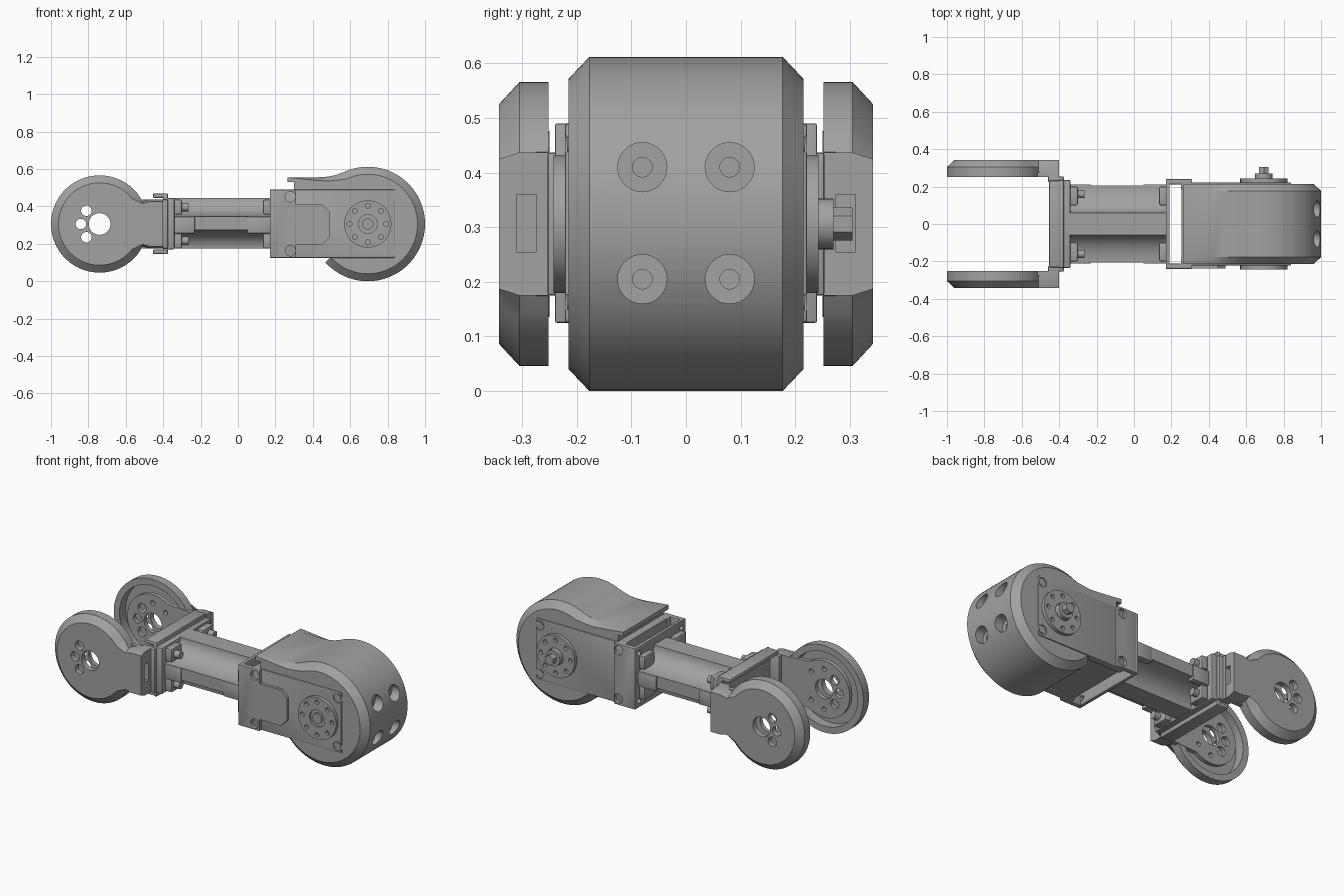
import bpy, bmesh
from math import sin, cos, radians, pi
from mathutils import Matrix

cube = bpy.data.objects.get("Cube")
if cube:
    bpy.data.objects.remove(cube)

grey = bpy.data.materials.new("machined_grey")
grey.use_nodes = True
COLOUR = (0.36, 0.36, 0.36, 1)
grey.diffuse_color = COLOUR
grey.node_tree.nodes["Principled BSDF"].inputs["Base Color"].default_value = COLOUR

MID = 0.306   # height of the main axis


def finish(name, bm):
    bmesh.ops.recalc_face_normals(bm, faces=bm.faces)
    mesh = bpy.data.meshes.new(name)
    bm.to_mesh(mesh)
    bm.free()
    mesh.materials.append(grey)
    obj = bpy.data.objects.new(name, mesh)
    bpy.context.collection.objects.link(obj)
    return obj


def box(name, xs, ys, zs, bevel=0.0):
    bm = bmesh.new()
    bmesh.ops.create_cube(bm, size=1)
    for v in bm.verts:
        for i, (a, b) in enumerate((xs, ys, zs)):
            v.co[i] = (a + b) / 2 + v.co[i] * (b - a)
    if bevel:
        bmesh.ops.bevel(bm, geom=bm.edges[:], offset=bevel, segments=2, affect='EDGES', profile=0.5)
    return finish(name, bm)


def rod(name, axis, centre, r, start, end, sides=32):
    """Cylinder along x or y; centre gives the two other coordinates."""
    bm = bmesh.new()
    turn = Matrix.Rotation(pi / 2, 4, 'Y' if axis == 'x' else 'X')
    m = (start + end) / 2
    pos = (m, *centre) if axis == 'x' else (centre[0], m, centre[1])
    bmesh.ops.create_cone(bm, cap_ends=True, segments=sides, radius1=r, radius2=r,
                          depth=abs(end - start), matrix=Matrix.Translation(pos) @ turn)
    return finish(name, bm)


def loft(name, axis, rings):
    """Skin a series of (position, outline) rings along an axis and cap both ends."""
    bm = bmesh.new()
    loops = []
    for p, pts in rings:
        loops.append([bm.verts.new((p, a, b) if axis == 'x' else (a, p, b)) for a, b in pts])
    n = len(loops[0])
    for lo, hi in zip(loops, loops[1:]):
        for i in range(n):
            j = (i + 1) % n
            bm.faces.new((lo[i], lo[j], hi[j], hi[i]))
    bm.faces.new(loops[0])
    bm.faces.new(loops[-1])
    return finish(name, bm)


def cut(obj, cutters):
    for c in cutters:
        mod = obj.modifiers.new("cut", 'BOOLEAN')
        mod.operation, mod.solver, mod.object = 'DIFFERENCE', 'EXACT', c
        bpy.context.view_layer.objects.active = obj
        bpy.ops.object.modifier_apply(modifier=mod.name)
        bpy.data.objects.remove(c)
    return obj


def arc(cx, r, a0, a1, n):
    return [(cx + r * cos(radians(a0 + (a1 - a0) * i / n)),
             MID + r * sin(radians(a0 + (a1 - a0) * i / n))) for i in range(n + 1)]


# Drum shell with chamfered rims and a flat top tongue
HUB = 0.694


def shell_outline(inset):
    top = [(0.265, 0.53), (0.265, 0.555), (0.42, 0.555 - inset * 0.4),
           (0.48, 0.559 - inset * 0.6), (0.52, 0.567 - inset * 0.7)]
    inner = [(0.515, 0.125), (0.53, 0.49), (0.3, 0.49), (0.3, 0.53)]
    return top + arc(HUB, MID - inset, 115, -138, 60) + inner


shell = loft("drum_shell", 'y', [(-0.215, shell_outline(0.04)), (-0.177, shell_outline(0)),
                                 (0.177, shell_outline(0)), (0.215, shell_outline(0.04))])
bores = []
for y in (-0.08, 0.08):
    for z in (0.205, 0.41):
        bores.append(rod("bore", 'x', (y, z), 0.045, 0.935, 1.1))
        bores.append(rod("bore", 'x', (y, z), 0.018, 0.88, 1.0, 20))
cut(shell, bores)

# Servo core, side panels, clamps and rotating horns
box("servo_core", (0.255, 0.8), (-0.19, 0.19), (0.135, 0.488))
for s, side in ((-1, "front"), (1, "back")):
    def ys(a, b):
        return tuple(sorted((s * a, s * b)))
    panel = box(side + "_servo_panel", (0.25, 0.84), ys(0.18, 0.222), (0.125, 0.49), 0.006)
    clamp = box(side + "_clamp_plate", (0.175, 0.31), ys(0.212, 0.24), (0.125, 0.49), 0.004)
    for x, plate in ((0.28, clamp), (0.815, panel)):
        for z in (0.163, 0.452):
            cut(plate, [rod("hole", 'y', (x, z), 0.028, s * 0.207, s * 0.3, 24)])
            rod(side + "_panel_screw", 'y', (x, z), 0.019, s * 0.2, s * 0.218, 20)
    horn = rod(side + "_horn", 'y', (HUB, MID), 0.126, s * 0.2, s * 0.243, 48)
    holes = [rod("hole", 'y', (HUB + 0.098 * cos(k * pi / 4), MID + 0.098 * sin(k * pi / 4)),
                 0.013, s * 0.225, s * 0.3, 16) for k in range(8)]
    cut(horn, holes + [rod("hole", 'y', (HUB, MID), 0.05, s * 0.232, s * 0.3, 32)])
    rod(side + "_horn_boss", 'y', (HUB, MID), 0.03, s * 0.22, s * 0.243, 24)

cover = [(0.3, 0.195), (0.45, 0.195), (0.49, 0.235), (0.49, 0.37), (0.45, 0.41), (0.3, 0.41)]
loft("front_cable_cover", 'y', [(-0.238, cover), (-0.2, cover)])
rod("back_shaft_nut", 'y', (HUB, MID), 0.047, 0.23, 0.27, 24)
rod("back_shaft_tip", 'y', (HUB, MID), 0.03, 0.26, 0.305, 6)

# End plate between the motor and the servo
end_plate = box("motor_end_plate", (0.17, 0.19), (-0.24, 0.24), (0.125, 0.49), 0.004)
cut(end_plate, [rod("hole", 'x', (y, z), 0.015, 0.1, 0.25, 16)
                for y in (-0.2, 0.2) for z in (0.165, 0.45)])

# Motor body: cross-shaped section with concave corners
section = []
for q, (sy, sz) in enumerate(((1, 1), (-1, 1), (-1, -1), (1, -1))):
    steps = [i / 10 * pi / 2 for i in range(11)]
    corner = [(sy * (0.205 - 0.145 * sin(t)), MID + 0.004 + sz * (0.136 - 0.1 * cos(t))) for t in steps]
    section += corner if q % 2 == 0 else corner[::-1]
loft("motor_body", 'x', [(-0.35, section), (0.175, section)])
for sy in (-1, 1):
    for sz in (-1, 1):
        z = MID + sz * 0.09
        for name, xs in (("left_motor_lug", (-0.345, -0.3)), ("right_motor_lug", (0.135, 0.175))):
            box(name, xs, tuple(sorted((sy * 0.1, sy * 0.2))), (z - 0.04, z + 0.04), 0.008)
        rod("motor_bolt", 'x', (sy * 0.16, z), 0.022, -0.35, -0.265, 16)
    for name, xs in (("left_motor_rib", (-0.34, -0.23)), ("right_motor_rib", (0.05, 0.175))):
        box(name, xs, tuple(sorted((sy * 0.17, sy * 0.212))), (0.255, 0.345), 0.006)

# Yoke at the left end: flange, channel-shaped web and its lips
box("yoke_flange", (-0.385, -0.34), (-0.235, 0.235), (0.17, 0.445), 0.006)
box("yoke_web", (-0.4, -0.375), (-0.235, 0.235), (0.145, 0.47), 0.006)
for z in (0.145, 0.445):
    box("yoke_lip", (-0.455, -0.375), (-0.232, 0.232), (z, z + 0.025), 0.008)

# Two cupped end covers with the yoke arms inside them
PIVOT = -0.74


def cover_outline(inset, lip):
    return arc(PIVOT, 0.26 - inset, 38, 322, 60) + [
        (-0.51, 0.185 + lip), (-0.47, 0.175 + lip), (-0.402, 0.175 + lip),
        (-0.402, 0.437 - lip), (-0.47, 0.437 - lip), (-0.51, 0.427 - lip)]


def pivot_holes(s):
    spots = [(PIVOT, MID, 0.058)] + [
        (PIVOT + 0.1 * cos(a), MID + 0.1 * sin(a), 0.028) for a in (pi * 0.75, pi, pi * 1.25)]
    return [rod("hole", 'y', (x, z), r, s * 0.2, s * 0.4) for x, z, r in spots]


for s, side in ((-1, "front"), (1, "back")):
    end_cover = loft(side + "_end_cover", 'y', [(s * 0.252, cover_outline(0, 0)),
                                                (s * 0.305, cover_outline(0, 0)),
                                                (s * 0.342, cover_outline(0.04, 0.012))])
    pocket = rod("pocket", 'y', (PIVOT, MID), 0.222, s * 0.2, s * 0.31, 60)
    slot = box("slot", (-0.43, -0.38), tuple(sorted((s * 0.275, s * 0.31))), (0.255, 0.36))
    cut(end_cover, [pocket, slot] + pivot_holes(s))

    # Tapered yoke arm with a ring of fixing holes
    arm_outline = arc(PIVOT, 0.17, 55, 305, 30) + [(-0.5, 0.175), (-0.4, 0.175), (-0.4, 0.437), (-0.5, 0.437)]
    arm = loft(side + "_yoke_arm", 'y', [(s * 0.25, arm_outline), (s * 0.275, arm_outline)])
    small = [rod("hole", 'y', (PIVOT + 0.12 * cos(a), MID + 0.12 * sin(a)), 0.014, s * 0.2, s * 0.3, 16)
             for a in (pi * 0.25, pi * 1.75, pi * 0.5, pi * 1.5)]
    cut(arm, pivot_holes(s) + small)
    box(side + "_yoke_cheek", (-0.46, -0.375), tuple(sorted((s * 0.225, s * 0.254))), (0.175, 0.437), 0.006)

# Smooth the curved surfaces and keep the machined edges crisp
bpy.ops.object.select_all(action='DESELECT')
for obj in bpy.context.scene.objects:
    if obj.type == 'MESH':
        obj.select_set(True)
        bpy.context.view_layer.objects.active = obj
bpy.ops.object.shade_smooth_by_angle(angle=radians(25))
